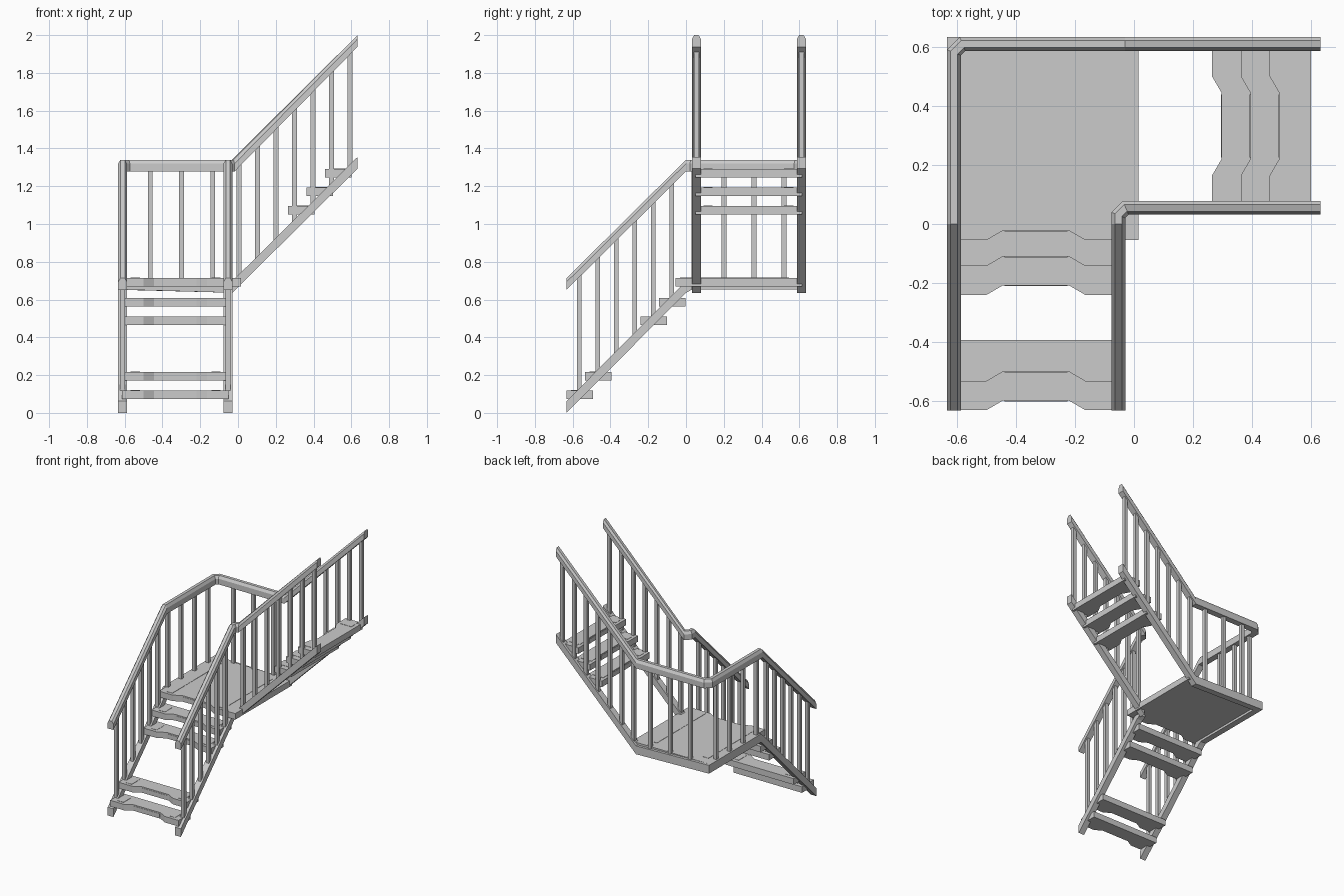
import bpy, bmesh
from mathutils import Vector

if "Cube" in bpy.data.objects:
    bpy.data.objects.remove(bpy.data.objects["Cube"])

W = 0.0235          # half width of rails and stringers
H = 0.031           # half height, measured plumb
STEP = 0.0978       # rise and going of one step


def make(name, verts, faces):
    me = bpy.data.meshes.new(name)
    me.from_pydata(verts, [], faces)
    bm = bmesh.new()
    bm.from_mesh(me)
    bmesh.ops.recalc_face_normals(bm, faces=bm.faces)
    bm.to_mesh(me)
    bm.free()
    ob = bpy.data.objects.new(name, me)
    bpy.context.collection.objects.link(ob)
    return ob


def loft(name, rings):
    n = len(rings[0])
    faces = [tuple(range(n)), tuple(range((len(rings) - 1) * n, len(rings) * n))]
    for r in range(len(rings) - 1):
        for i in range(n):
            j = (i + 1) % n
            faces.append((r * n + i, r * n + j, (r + 1) * n + j, (r + 1) * n + i))
    return make(name, [v for ring in rings for v in ring], faces)


def box(name, x0, x1, y0, y1, z0, z1):
    ring = [(x0, y0), (x1, y0), (x1, y1), (x0, y1)]
    return loft(name, [[(x, y, z) for x, y in ring] for z in (z0, z1)])


def sweep(name, path, section):
    """Sweep a plumb section along a path, mitred in plan."""
    pts = [Vector(p) for p in path]
    rings = []
    for i, p in enumerate(pts):
        a = (p - pts[i - 1]).xy.normalized() if i else (pts[1] - p).xy.normalized()
        b = (pts[i + 1] - p).xy.normalized() if i < len(pts) - 1 else a
        na, nb = Vector((-a.y, a.x)), Vector((-b.y, b.x))
        m = (na + nb) / (1 + na.dot(nb))
        rings.append([(p.x + m.x * u, p.y + m.y * u, p.z + v) for u, v in section])
    return loft(name, rings)


PLAIN = [(-W, -H), (W, -H), (W, H), (-W, H)]
ROUNDED = [(-W, -H), (W, -H), (W, H * .35), (W * .5, H), (-W * .5, H), (-W, H * .35)]
XO, XI = -0.611, -0.053     # outer and inner lines of the lower flight
YO, YI = 0.611, 0.055       # outer and inner lines of the upper flight
E = 0.633

# Handrails
sweep("outer_handrail", [(XO, -E, .682), (XO, 0, 1.309), (XO, .582, 1.309),
                         (-.582, YO, 1.309), (-.03, YO, 1.309), (E, YO, 2 - H)], ROUNDED)
sweep("inner_handrail", [(XI, -E, .682), (XI, 0, 1.309), (XI, .03, 1.309),
                         (-.028, YI, 1.309), (E, YI, 2 - H)], ROUNDED)

# Stringers and landing edge
sweep("outer_stringer", [(XO, -E, H), (XO, 0, .667), (XO, .02, .683), (XO, YO, .683),
                         (-.03, YO, .667), (E, YO, 1.324)], PLAIN)
sweep("inner_lower_stringer", [(XI, -E, H), (XI, 0, .667), (XI, .03, .683)], PLAIN)
sweep("inner_upper_stringer", [(-.03, YI, .667), (E, YI, 1.324)], PLAIN)


def tread(name, front, z0, upper=False, back=None, end=-.05, pad_back=None):
    """Notched tread with two raised grip strips and a nosing plate."""
    back = front + .14 if back is None else back
    pad_back = front + .113 if pad_back is None else pad_back
    c, n, z1 = -.333, .032, z0 + .045
    prof = [(-.615, front), (c - .168, front), (c - .113, front + n), (c + .113, front + n),
            (c + .168, front), (end, front), (end, back), (-.615, back)]
    parts = [loft(name, [[(x, y, z) for x, y in prof] for z in (z0, z1)])]
    for s, x in (("left", -.544), ("right", -.117)):
        parts.append(box(f"{name}_{s}_strip", x - .024, x + .024, front + .022, pad_back,
                         z1 - .004, z1 + .002))
    parts.append(box(name + "_nosing", c - .107, c + .107, front + n - .002, front + n + .004,
                     z0 + .01, z0 + .036))
    if upper:           # turn the flight to climb along +x
        for ob in parts:
            for v in ob.data.vertices:
                v.co = Vector((v.co.y, -v.co.x, v.co.z))


# Treads of both flights and the landing
for i in (0, 1, 4, 5):
    tread(f"lower_tread_{i + 1}", -.632 + STEP * i, .073 + STEP * i)
for i in range(3):
    tread(f"upper_tread_{i + 1}", .265 + STEP * i, 1.051 + STEP * i, True)
tread("landing", -.055, .669, back=.615, end=.016, pad_back=.545)


def baluster(name, x, y, z0, z1):
    r = .0125
    box(name, x - r, x + r, y - r, y + r, z0, z1)


# Balusters on the flights
for side, x, y in (("outer", XO, YO), ("inner", XI, YI)):
    for i in range(6):
        t = -.565 + .098 * i
        baluster(f"{side}_lower_baluster_{i + 1}", x, t, .67 + t, 1.305 + t)
    for i in range(7):
        t = .005 + .098 * i
        baluster(f"{side}_upper_baluster_{i + 1}", t, y, .695 + t, 1.335 + t)

# Balusters round the landing
for i in range(4):
    baluster(f"landing_left_baluster_{i + 1}", XO, .042 + .159 * i, .69, 1.305)
for i in range(3):
    baluster(f"landing_back_baluster_{i + 1}", -.465 + .166 * i, YO, .69, 1.305)
